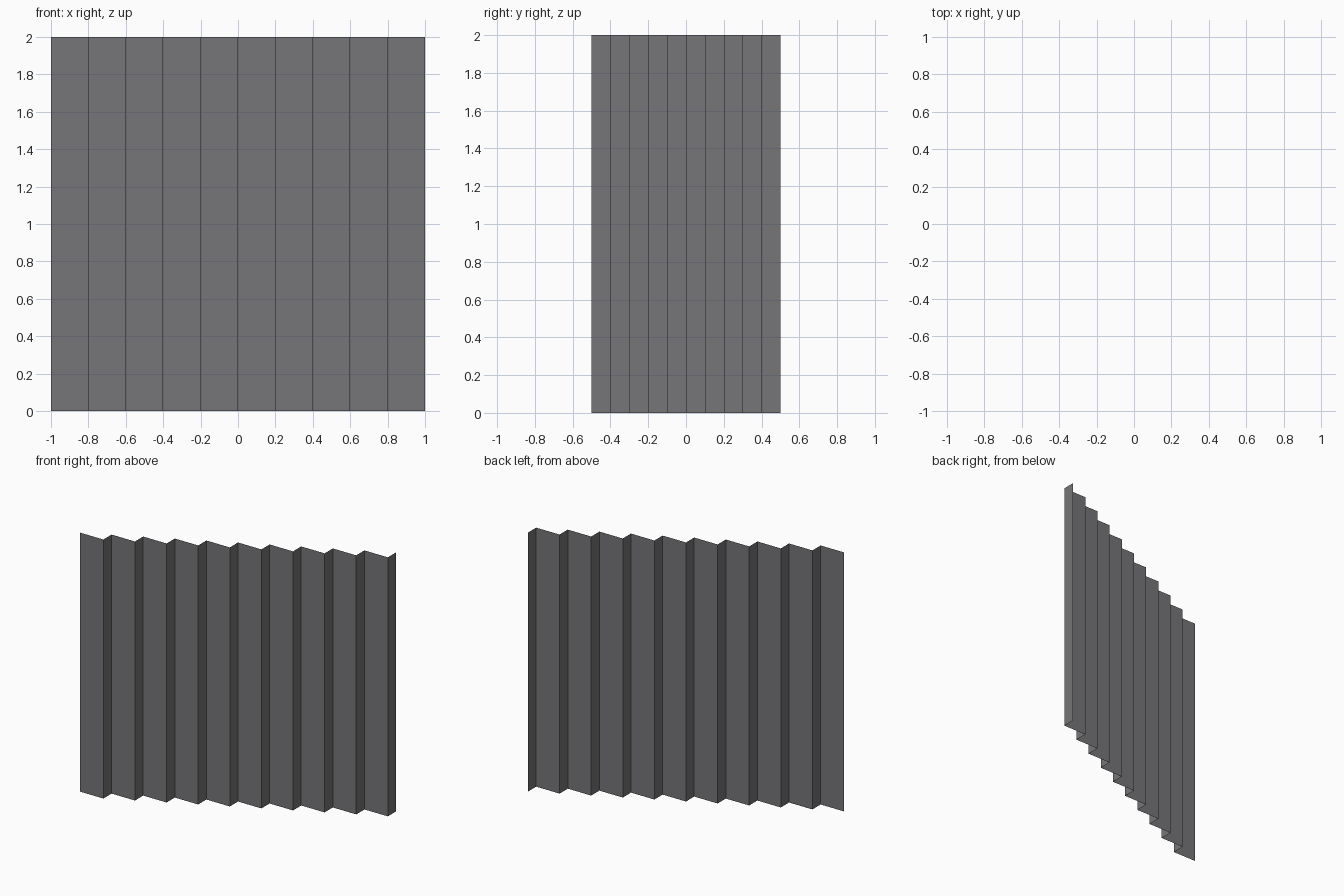
import bpy, bmesh

if "Cube" in bpy.data.objects:
    bpy.data.objects.remove(bpy.data.objects["Cube"])

STEPS, DX, DY, HEIGHT = 10, 0.2, 0.1, 2.0

mat = bpy.data.materials.new("dark grey")
mat.diffuse_color = (0.18, 0.177, 0.184, 1.0)
mat.use_nodes = True
mat.node_tree.nodes["Principled BSDF"].inputs["Base Color"].default_value = mat.diffuse_color

# Plan of the stepped wall: alternate runs along x and y
plan = [(-1.0, -0.5)]
for i in range(STEPS):
    x, y = plan[-1]
    plan += [(x + DX, y), (x + DX, y + DY)]

# Raise the plan line into a thin folded sheet
bm = bmesh.new()
verts = [bm.verts.new((x, y, 0)) for x, y in plan]
edges = [bm.edges.new(pair) for pair in zip(verts, verts[1:])]
raised = bmesh.ops.extrude_edge_only(bm, edges=edges)
top = [g for g in raised["geom"] if isinstance(g, bmesh.types.BMVert)]
bmesh.ops.translate(bm, verts=top, vec=(0, 0, HEIGHT))

# Turn the sheet so its front faces -y
bm.normal_update()
bm.faces.ensure_lookup_table()
front = [f for f in bm.faces if abs(f.normal.y) > 0.5]
if front[0].normal.y > 0:
    bmesh.ops.reverse_faces(bm, faces=bm.faces[:])

mesh = bpy.data.meshes.new("stepped_wall")
bm.to_mesh(mesh)
bm.free()
mesh.materials.append(mat)
wall = bpy.data.objects.new("stepped_wall", mesh)
bpy.context.collection.objects.link(wall)
